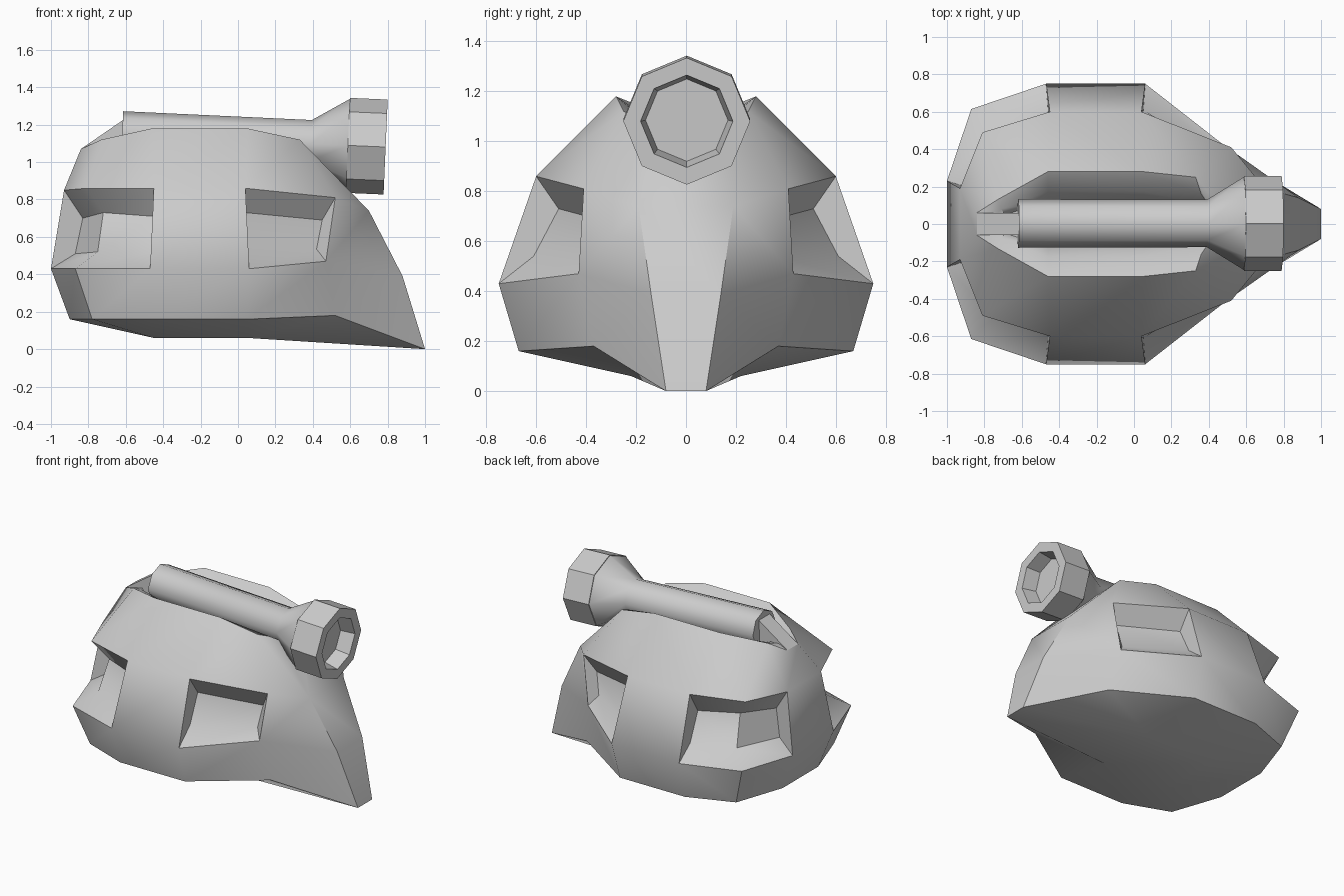
import bpy, bmesh, math
from mathutils import Matrix

if "Cube" in bpy.data.objects:
    bpy.data.objects.remove(bpy.data.objects["Cube"])


def finish(bm, name, angle=None):
    bmesh.ops.recalc_face_normals(bm, faces=bm.faces)
    me = bpy.data.meshes.new(name)
    bm.to_mesh(me)
    bm.free()
    ob = bpy.data.objects.new(name, me)
    bpy.context.collection.objects.link(ob)
    if angle:
        bpy.ops.object.select_all(action='DESELECT')
        ob.select_set(True)
        bpy.context.view_layer.objects.active = ob
        bpy.ops.object.shade_smooth_by_angle(angle=math.radians(angle))
    return ob


# Half-hull rows, running from the back to the front, one per height
rows = {
    'A': {2: (-.45, .22, .06), 3: (.05, .22, .06)},
    'B': dict(enumerate([(-.90, .20, .16), (-.78, .55, .16), (-.46, .67, .16),
                         (.05, .67, .16), (.52, .37, .18), (1, .08, 0)])),
    'C': dict(enumerate([(-1, .23, .43), (-.87, .615, .43), (-.47, .75, .43),
                         (.06, .75, .43), (.47, .43, .47), (.88, .14, .39)])),
    'D': dict(enumerate([(-.93, .19, .85), (-.81, .49, .86), (-.45, .60, .86),
                         (.04, .60, .86), (.52, .41, .81), (.70, .19, .74)])),
    'E': dict(enumerate([(-.84, .06, 1.07), (-.73, .13, 1.12), (-.46, .28, 1.18),
                         (.05, .28, 1.18), (.33, .25, 1.12)])),
    # gun channel shoulder and floor
    'F': {1: (-.71, .08, 1.10), 2: (-.46, .175, 1.11), 3: (.05, .175, 1.11), 4: (.36, .16, 1.08)},
    'G': {1: (-.69, .05, 1.05), 2: (-.46, .12, .98), 3: (.05, .12, .98), 4: (.40, .10, 1.04)},
    # recessed window walls, lower and upper edge
    'L': dict(enumerate([(-.87, .19, .51), (-.75, .50, .52), (-.46, .61, .52),
                         (.05, .61, .54), (.42, .38, .535)])),
    'H': dict(enumerate([(-.83, .17, .70), (-.72, .42, .73), (-.45, .51, .71),
                         (.04, .51, .73), (.45, .36, .69)])),
}

bm = bmesh.new()
V = {(r, i, s): bm.verts.new((p[0], p[1] * s, p[2]))
     for r, row in rows.items() for i, p in row.items() for s in (1, -1)}


def both(text):
    """The same face on both sides, e.g. 'B0 B1 C1 C0'."""
    for s in (1, -1):
        bm.faces.new([V[t[0], int(t[1]), s] for t in text.split()])


def across(text):
    """A face spanning the middle, given by its +y points."""
    k = text.split()
    bm.faces.new([V[t[0], int(t[1]), 1] for t in k] +
                 [V[t[0], int(t[1]), -1] for t in reversed(k)])


def band(lo, hi, start, end):
    for i in range(start, end):
        both(f'{lo}{i} {lo}{i+1} {hi}{i+1} {hi}{i}')


# Hull sides and roof
band('B', 'C', 0, 5)
band('D', 'E', 0, 4)
both('D4 D5 E4')
band('C', 'D', 2, 3)
band('C', 'D', 4, 5)
# Window recesses
for a, b in ((0, 2), (3, 4)):
    band('C', 'L', a, b)
    band('L', 'H', a, b)
    band('H', 'D', a, b)
    for i in (a, b):
        both(f'C{i} L{i} H{i} D{i}')
# Gun channel
band('E', 'F', 1, 4)
band('F', 'G', 1, 4)
# Underside
for f in ('B0 B1 A2', 'B1 B2 A2', 'B2 B3 A3 A2', 'B3 B4 A3', 'B4 B5 A3'):
    both(f)
# Middle strips: back, bottom, prow, channel floor
for f in ('B0 C0', 'C0 D0', 'D0 E0', 'E0 E1 F1 G1', 'B0 A2', 'A2 A3', 'A3 B5',
          'B5 C5', 'C5 D5', 'D5 E4 F4 G4', 'G1 G2', 'G2 G3', 'G3 G4'):
    across(f)
finish(bm, 'hull', 38)

# Wedge fairing behind the barrel
bm = bmesh.new()
sides = [[bm.verts.new((x, y, z)) for x, z in ((-.84, 1.07), (-.60, 1.235), (-.60, 1.02))]
         for y in (.06, -.06)]
bm.faces.new(sides[0])
bm.faces.new(sides[1])
for i in range(3):
    j = (i + 1) % 3
    bm.faces.new((sides[0][i], sides[0][j], sides[1][j], sides[1][i]))
finish(bm, 'barrel_fairing')


def lathe(name, profile, angle=None):
    """Eight-sided turned part along x, tilted slightly down."""
    bm = bmesh.new()
    rings = [[bm.verts.new((x, r * math.sin(k * math.pi / 4), r * math.cos(k * math.pi / 4)))
              for k in range(8)] for x, r in profile]
    for a, b in zip(rings, rings[1:]):
        for k in range(8):
            bm.faces.new((a[k], a[(k + 1) % 8], b[(k + 1) % 8], b[k]))
    bm.faces.new(rings[0])
    bm.faces.new(rings[-1])
    ob = finish(bm, name, angle)
    ob.matrix_world = Matrix.Translation((0, .003, 1.115)) @ Matrix.Rotation(math.radians(2.5), 4, 'Y')


# Gun barrel with flare, and faceted muzzle with a shallow bore
lathe('gun_barrel', [(-.62, .13), (.39, .127), (.59, .25)], 50)
lathe('gun_muzzle', [(.588, .25), (.588, .254), (.79, .254), (.79, .185), (.69, .165)])
